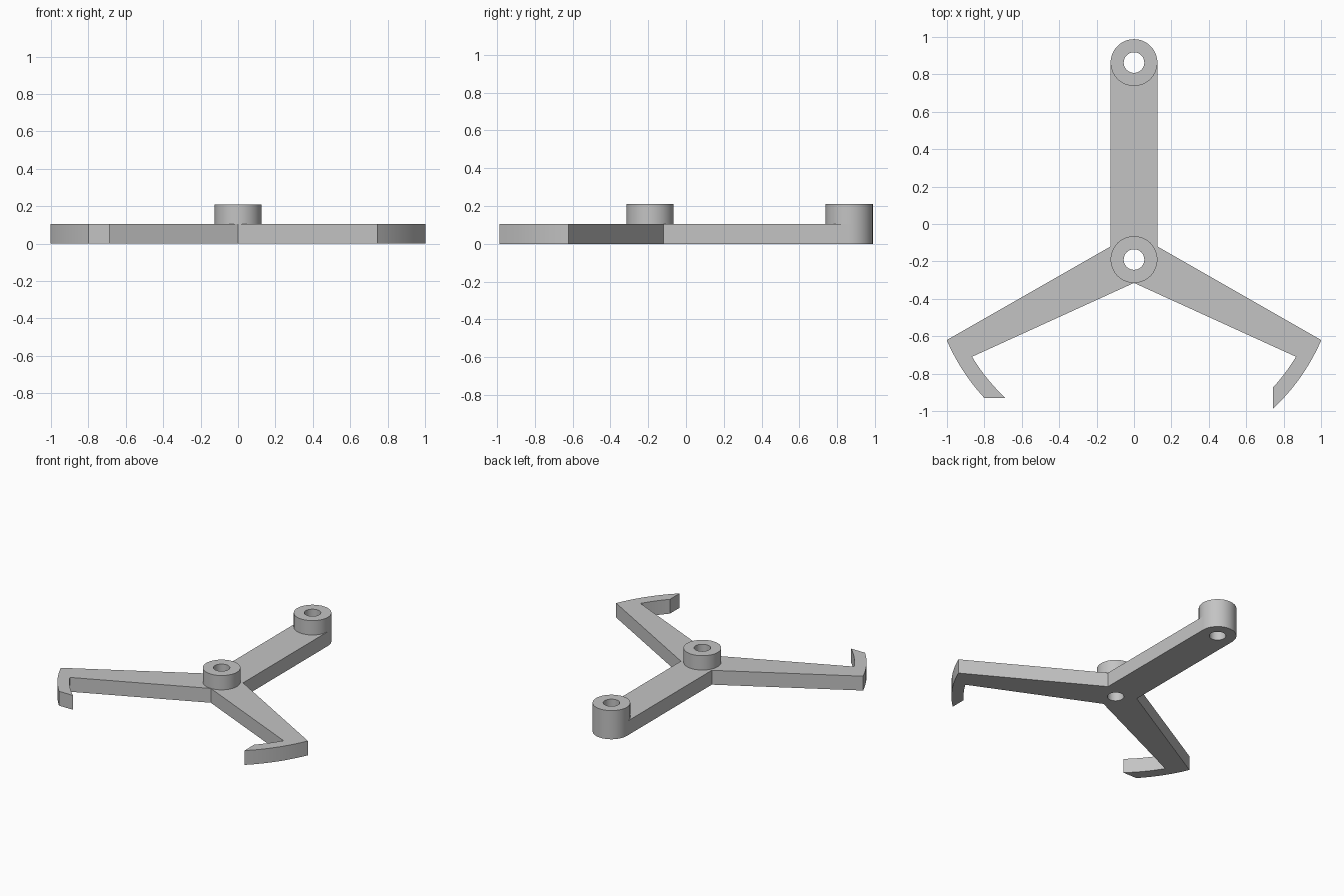
import bpy
import bmesh
from math import atan2, cos, sin, sqrt, tau, pi

cube = bpy.data.objects.get("Cube")
if cube:
    bpy.data.objects.remove(cube, do_unlink=True)

HUB = (0, -0.19)
END = (0, 0.863)
BOSS_R, HOLE_R = 0.125, 0.055
OUTER_R, INNER_R = 1.09, 1.01
PLATE_H, BOSS_H = 0.105, 0.21

grey = bpy.data.materials.new("plain grey")
grey.use_nodes = True
colour = (0.55, 0.55, 0.55, 1)
grey.diffuse_color = colour
grey.node_tree.nodes["Principled BSDF"].inputs["Base Color"].default_value = colour


def arc(centre, radius, start, stop, steps):
    """Points along a circular arc, both ends included."""
    angles = [start + (stop - start) * i / steps for i in range(steps + 1)]
    return [(centre[0] + radius * cos(a), centre[1] + radius * sin(a)) for a in angles]


def circle(centre, radius):
    return arc(centre, radius, 0, tau, 64)[:-1]


def hub_arc(radius, p, q):
    """Arc around the hub between the directions of two points."""
    a, b = (atan2(y - HUB[1], x - HUB[0]) for x, y in (p, q))
    return arc(HUB, radius, a, b, 12)


def extrude_loops(name, loops, bottom, top):
    """Solid from closed outlines; inner loops become holes."""
    curve = bpy.data.curves.new(name, "CURVE")
    curve.dimensions = "2D"
    curve.fill_mode = "BOTH"
    curve.extrude = (top - bottom) / 2
    for loop in loops:
        spline = curve.splines.new("POLY")
        spline.points.add(len(loop) - 1)
        for point, (x, y) in zip(spline.points, loop):
            point.co = (x, y, 0, 1)
        spline.use_cyclic_u = True
    obj = bpy.data.objects.new(name, curve)
    bpy.context.collection.objects.link(obj)
    bpy.ops.object.select_all(action="DESELECT")
    obj.select_set(True)
    bpy.context.view_layer.objects.active = obj
    bpy.ops.object.convert(target="MESH")
    obj = bpy.context.view_layer.objects.active
    obj.name = name

    # Weld caps to walls and lift to the right height
    bm = bmesh.new()
    bm.from_mesh(obj.data)
    bmesh.ops.remove_doubles(bm, verts=bm.verts, dist=0.0001)
    bmesh.ops.translate(bm, verts=bm.verts, vec=(0, 0, (top + bottom) / 2))
    bmesh.ops.recalc_face_normals(bm, faces=bm.faces)
    bm.to_mesh(obj.data)
    bm.free()
    obj.data.materials.clear()
    obj.data.materials.append(grey)
    bpy.ops.object.shade_smooth_by_angle(angle=pi / 6)
    return obj


def mirror(points):
    return [(-x, y) for x, y in reversed(points)]


# Hooked arms: the left tip is cut along y, the right tip along x
elbow, corner = (0.868, -0.711), (1.0, -0.62)
cut_x, cut_y = 0.743, -0.93


def at_x(radius):
    return (cut_x, HUB[1] - sqrt(radius ** 2 - cut_x ** 2))


def at_y(radius):
    return (sqrt(radius ** 2 - (cut_y - HUB[1]) ** 2), cut_y)


def hook(tip):
    return (hub_arc(INNER_R, elbow, tip(INNER_R))
            + hub_arc(OUTER_R, tip(OUTER_R), corner))


shoulder = [(BOSS_R, -0.12)]
outline = ([(0, HUB[1] - BOSS_R)] + hook(at_x) + shoulder
           + arc(END, BOSS_R, 0, pi, 32)
           + mirror(shoulder) + mirror(hook(at_y)))

# Three-armed plate with two through holes
extrude_loops("arm_plate", [outline, circle(HUB, HOLE_R), circle(END, HOLE_R)], 0, PLATE_H)

# Raised round bosses
for name, centre in (("hub_boss", HUB), ("end_boss", END)):
    extrude_loops(name, [circle(centre, BOSS_R), circle(centre, HOLE_R)], PLATE_H, BOSS_H)
